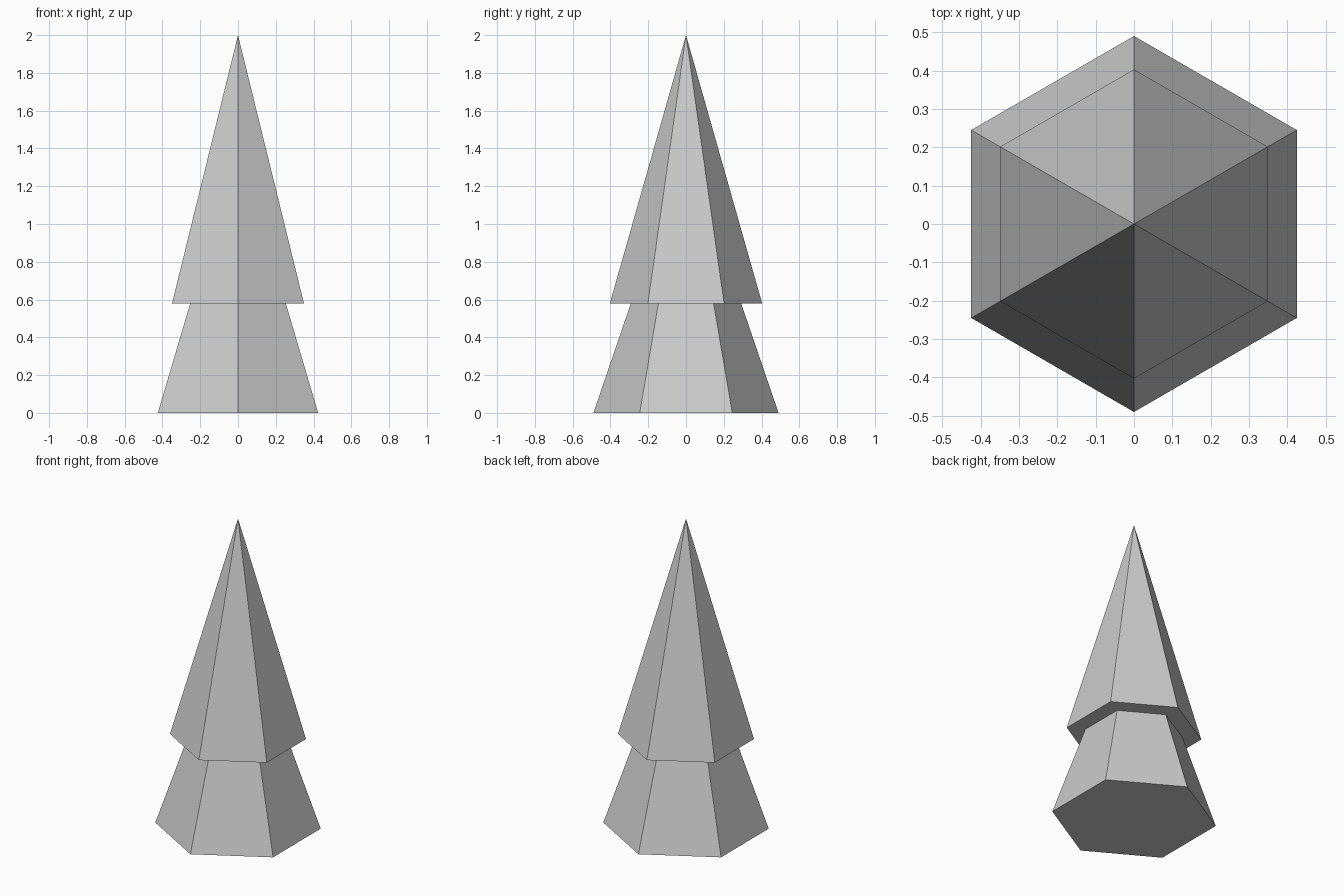
import bpy, bmesh, math

if "Cube" in bpy.data.objects:
    bpy.data.objects.remove(bpy.data.objects["Cube"])

SIDES = 6
# (radius, height) profile: base, waist, underside of upper tier
PROFILE = [(0.49, 0.0), (0.292, 0.58), (0.403, 0.58)]
APEX = 2.0

bm = bmesh.new()

# six-sided rings, corners facing front and back
rings = []
for r, z in PROFILE:
    angles = [math.pi / 2 + i * math.tau / SIDES for i in range(SIDES)]
    rings.append([bm.verts.new((r * math.cos(a), r * math.sin(a), z)) for a in angles])
tip = bm.verts.new((0, 0, APEX))

# flared lower tier, overhang and pointed upper tier
for i in range(SIDES):
    j = (i + 1) % SIDES
    for low, high in zip(rings, rings[1:]):
        bm.faces.new((low[i], low[j], high[j], high[i]))
    bm.faces.new((rings[-1][i], rings[-1][j], tip))

# flat base
bm.faces.new(rings[0][::-1])
bmesh.ops.recalc_face_normals(bm, faces=bm.faces)

mesh = bpy.data.meshes.new("two_tier_tree")
bm.to_mesh(mesh)
bm.free()
tree = bpy.data.objects.new("two_tier_tree", mesh)
bpy.context.collection.objects.link(tree)
